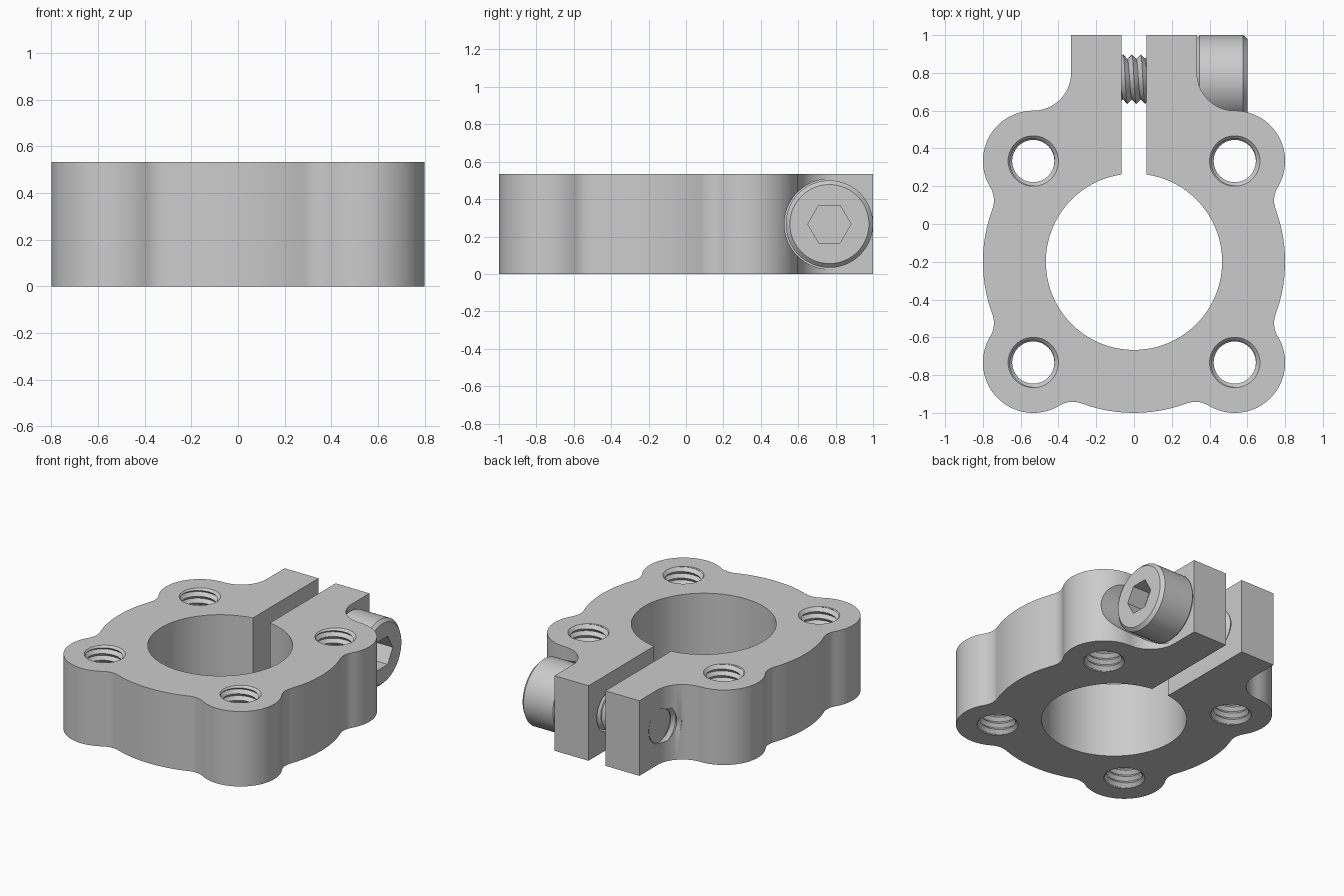
import bpy, bmesh
from math import sin, cos, radians, degrees, atan2, sqrt, pi, floor, ceil
from mathutils import Matrix, Vector

if "Cube" in bpy.data.objects:
    bpy.data.objects.remove(bpy.data.objects["Cube"])

U = 1 / 15                # one unit of the design grid
H = 8 * U                 # plate thickness
BY = -0.2                 # bore centre in y
D = 8 * U                 # bolt pattern half spacing
PITCH = 0.7 * U
SY, SZ = 1 - 3.5 * U, H / 2   # clamp screw axis (runs along x)
TO_X = Matrix.Translation((0, SY, SZ)) @ Matrix.Rotation(pi / 2, 4, 'Y')


def finish(bm, name, matrix=Matrix()):
    bmesh.ops.recalc_face_normals(bm, faces=bm.faces)
    me = bpy.data.meshes.new(name)
    bm.to_mesh(me)
    bm.free()
    me.transform(matrix)
    ob = bpy.data.objects.new(name, me)
    bpy.context.collection.objects.link(ob)
    return ob


def lathe(name, profile, matrix=Matrix(), segs=64):
    """Closed solid of revolution about z from (radius, height) points."""
    bm = bmesh.new()
    rings = [[bm.verts.new((r * sin(2 * pi * i / segs), r * cos(2 * pi * i / segs), z))
              for i in range(segs)] for r, z in profile]
    for a, b in zip(rings, rings[1:]):
        for i in range(segs):
            j = (i + 1) % segs
            bm.faces.new((a[i], a[j], b[j], b[i]))
    bm.faces.new(rings[0])
    bm.faces.new(rings[-1])
    return finish(bm, name, matrix)


def threaded_rod(name, r_out, r_in, z0, z1, matrix=Matrix(), segs=32):
    """Helical V-thread about z, trimmed flat at z0 and z1."""
    bm = bmesh.new()
    rows = []
    for k in range(floor(2 * z0 / PITCH) - 4, ceil(2 * z1 / PITCH) + 3):
        r = r_out if k % 2 else r_in
        rows.append([bm.verts.new((r * cos(2 * pi * j / segs), r * sin(2 * pi * j / segs),
                                   PITCH * (k / 2 + j / segs))) for j in range(segs)])
    for k in range(len(rows) - 3):
        for j in range(segs):
            if j < segs - 1:
                n0, n1 = rows[k][j + 1], rows[k + 1][j + 1]
            else:
                n0, n1 = rows[k + 2][0], rows[k + 3][0]
            bm.faces.new((rows[k][j], n0, n1, rows[k + 1][j]))
    for z, s in ((z0, -1), (z1, 1)):
        bmesh.ops.bisect_plane(bm, geom=bm.verts[:] + bm.edges[:] + bm.faces[:], dist=1e-6,
                               plane_co=(0, 0, z), plane_no=(0, 0, s), clear_outer=True)
    bmesh.ops.delete(bm, geom=[v for v in bm.verts if not v.link_faces], context='VERTS')
    bmesh.ops.holes_fill(bm, edges=[e for e in bm.edges if e.is_boundary], sides=0)
    return finish(bm, name, matrix)


def cut(ob, cutter):
    mod = ob.modifiers.new("cut", 'BOOLEAN')
    mod.operation, mod.solver, mod.object = 'DIFFERENCE', 'EXACT', cutter
    bpy.context.view_layer.objects.active = ob
    bpy.ops.object.modifier_apply(modifier=mod.name)
    bpy.data.objects.remove(cutter)


def smooth(ob):
    bpy.ops.object.select_all(action='DESELECT')
    ob.select_set(True)
    bpy.context.view_layer.objects.active = ob
    bpy.ops.object.shade_smooth_by_angle(angle=radians(30))


def arc(cx, cy, r, a0, a1, step=4):
    n = max(2, ceil(abs(a1 - a0) / step))
    return [(cx + r * cos(radians(a0 + (a1 - a0) * i / n)),
             cy + BY + r * sin(radians(a0 + (a1 - a0) * i / n))) for i in range(n + 1)]


# Clamp body: right half outline (lobes, fillets, outer circle), then mirrored
R, LOBE, FIL, BORE, SLOT, TAB = 12 * U, 4 * U, 2 * U, 7 * U, U, 5 * U
dist = D * sqrt(2)
along = ((R + FIL) ** 2 - (LOBE + FIL) ** 2 + dist ** 2) / (2 * dist)
side = sqrt((R + FIL) ** 2 - along ** 2)
fx, fy = (along + side) / sqrt(2), (along - side) / sqrt(2)
al = degrees(atan2(fy - D, fx - D))
ab = degrees(atan2(fy, fx))
half = [(SLOT, 1), (TAB, 1)]
half += arc(D, D + LOBE + 3 * U, 3 * U, 180, 270)
half += arc(D, D, LOBE, 90, al)
half += arc(fx, fy, FIL, 180 + al, 180 + ab)
half += arc(0, 0, R, ab, -ab)
half += arc(fx, -fy, FIL, 180 - ab, 180 - al)
half += arc(D, -D, LOBE, -al, -90 + al)
half += arc(fy, -fx, FIL, 90 + al, 90 + ab)
half += arc(0, 0, R, -90 + ab, -90)
gap = degrees(atan2(SLOT, sqrt(BORE ** 2 - SLOT ** 2)))
outline = half + [(-x, y) for x, y in reversed(half[:-1])]
outline += arc(0, 0, BORE, 90 + gap, 450 - gap)
bm = bmesh.new()
verts = []
for x, y in outline:
    if not verts or (verts[-1].co - Vector((x, y, 0))).length > 1e-4:
        verts.append(bm.verts.new((x, y, 0)))
face = bm.faces.new(verts)
top = bmesh.ops.extrude_face_region(bm, geom=[face])
bmesh.ops.translate(bm, verts=[g for g in top['geom'] if isinstance(g, bmesh.types.BMVert)],
                    vec=(0, 0, H))
body = finish(bm, "clamp_body")

# Four tapped holes with a small countersink at both ends
RO, RI, E = 2 * U, 1.68 * U, 0.02
for sx in (-1, 1):
    for sy in (-1, 1):
        at = Matrix.Translation((sx * D, BY + sy * D, 0))
        cut(body, threaded_rod("tap", RO, RI, -0.051, H + 0.053, at))
        for z, s in ((0, 1), (H, -1)):
            cut(body, lathe("sink", [(RO + E, z - s * E), (RO - 0.025, z + s * 0.025)], at))

# Clamp screw holes: tapped left tab, clear right tab, pocket for the head
cut(body, threaded_rod("tap", RO, RI, -0.613, 0.011, TO_X))
cut(body, lathe("clear", [(0.14, 0.005), (0.14, 0.5)], TO_X))
cut(body, lathe("pocket", [(0.241, TAB), (0.241, 1)], TO_X))
smooth(body)

# Clamp screw: threaded shank and socket head
shank = threaded_rod("screw_shank", RO - 0.002, RI - 0.005, -TAB + 0.002, TAB + 0.011, TO_X)
HR, HT = 3.5 * U, 9 * U
head = lathe("screw_head", [(HR - 0.012, TAB + 0.001), (HR, TAB + 0.013),
                            (HR, HT - 0.022), (HR - 0.022, HT)], TO_X)
hex_r = 3 * U / sqrt(3)
cut(head, lathe("hex", [(hex_r, HT - 2 * U), (hex_r, HT + 0.1)], TO_X, 6))
smooth(shank)
smooth(head)
